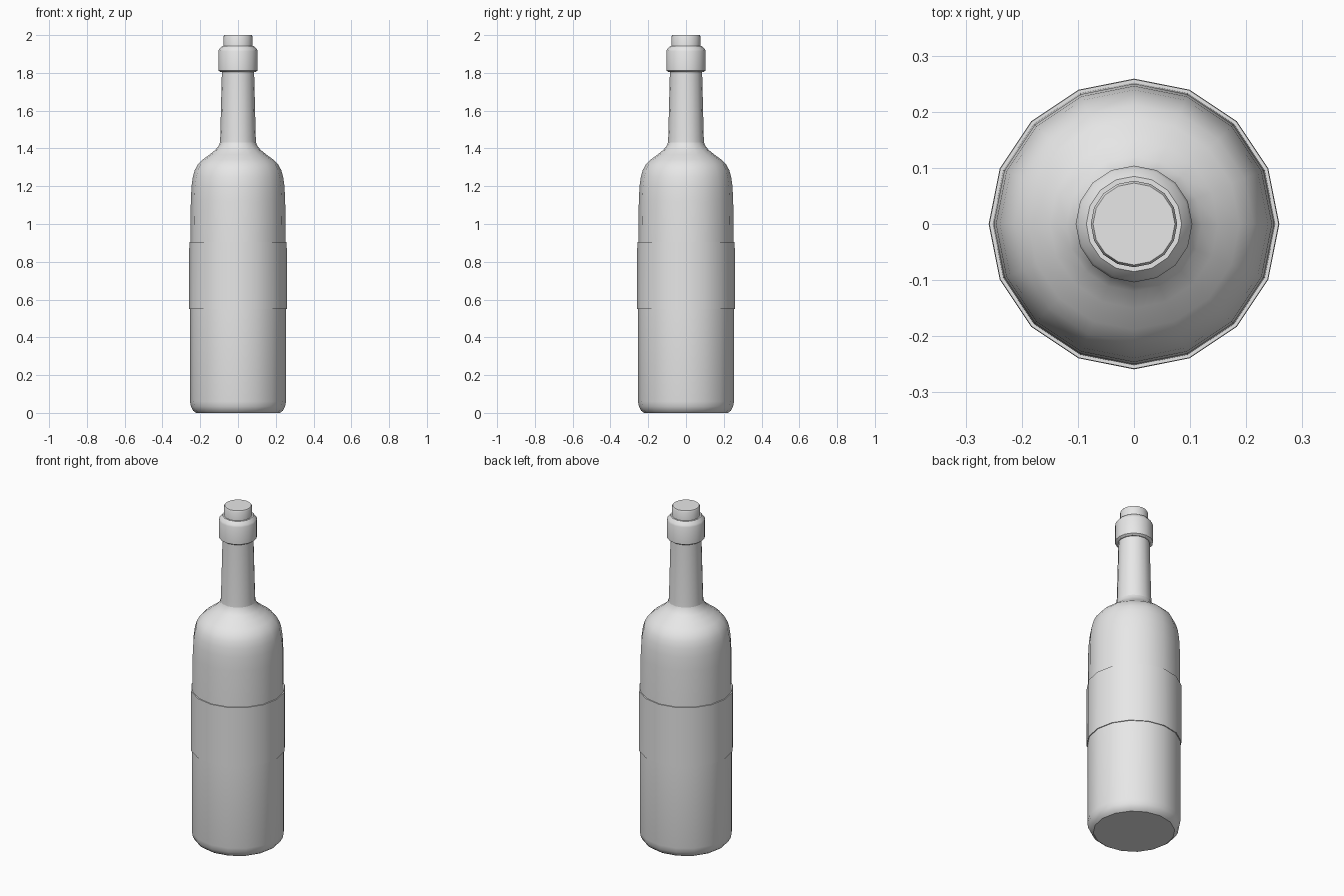
import bpy
import bmesh
import math

if "Cube" in bpy.data.objects:
    bpy.data.objects.remove(bpy.data.objects["Cube"])

SIDES = 16
grey = bpy.data.materials.new("plain grey")
grey.diffuse_color = (0.8, 0.8, 0.8, 1)
grey.use_nodes = True
grey.node_tree.nodes["Principled BSDF"].inputs["Base Color"].default_value = grey.diffuse_color


def lathe(name, profile, closed=False):
    """Revolve (radius, z) points; cap both ends, or join them into a band."""
    bm = bmesh.new()
    rings = []
    for r, z in profile:
        rings.append([bm.verts.new((r * math.cos(i * math.tau / SIDES),
                                    r * math.sin(i * math.tau / SIDES), z))
                      for i in range(SIDES)])
    pairs = list(zip(rings, rings[1:]))
    if closed:
        pairs.append((rings[-1], rings[0]))
    else:
        bm.faces.new(rings[0][::-1])
        bm.faces.new(rings[-1])
    for a, b in pairs:
        for i in range(SIDES):
            j = (i + 1) % SIDES
            bm.faces.new((a[i], a[j], b[j], b[i]))
    bmesh.ops.recalc_face_normals(bm, faces=bm.faces)
    mesh = bpy.data.meshes.new(name)
    bm.to_mesh(mesh)
    bm.free()
    mesh.materials.append(grey)
    obj = bpy.data.objects.new(name, mesh)
    bpy.context.collection.objects.link(obj)
    bpy.ops.object.select_all(action='DESELECT')
    obj.select_set(True)
    bpy.context.view_layer.objects.active = obj
    bpy.ops.object.shade_smooth_by_angle(angle=math.radians(35))
    return obj


# Glass body with rounded base and shoulder
lathe("bottle_body", [
    (0.222, 0.0), (0.238, 0.012), (0.249, 0.033), (0.254, 0.06),
    (0.254, 0.55), (0.252, 0.90), (0.250, 1.12), (0.246, 1.20),
    (0.239, 1.25), (0.229, 1.285), (0.213, 1.315), (0.188, 1.34),
    (0.150, 1.368), (0.120, 1.392), (0.103, 1.413), (0.092, 1.44),
    (0.089, 1.46)])

# Wrap-around label
lathe("label", [(0.250, 0.55), (0.259, 0.55), (0.258, 0.905), (0.250, 0.905)],
      closed=True)

# Tapered neck sleeve
lathe("neck", [(0.096, 1.43), (0.094, 1.46), (0.085, 1.82), (0.085, 1.94)])

# Collar around the mouth
lathe("collar", [(0.094, 1.805), (0.104, 1.812), (0.104, 1.915),
                 (0.100, 1.925), (0.085, 1.942)])

# Stopper
lathe("cork", [(0.077, 1.93), (0.077, 1.992), (0.073, 2.0)])
